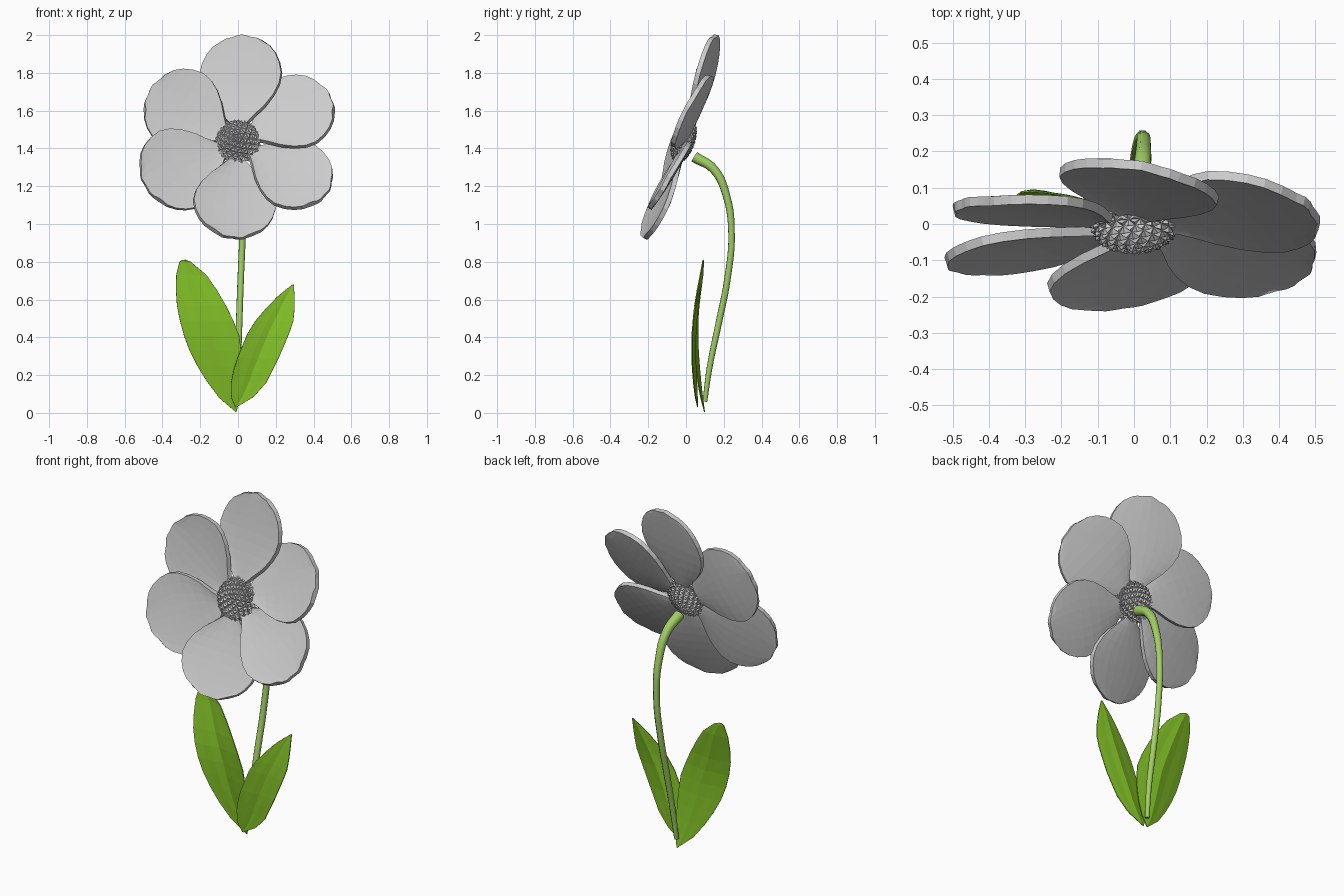
import bpy, bmesh, math
from mathutils import Vector

if "Cube" in bpy.data.objects:
    bpy.data.objects.remove(bpy.data.objects["Cube"])

C = Vector((0, -0.01, 1.43))            # flower centre
TILT = math.radians(19.6)
X = Vector((1, 0, 0))
U = Vector((0, math.sin(TILT), math.cos(TILT)))    # up along the flower plane
N = Vector((0, -math.cos(TILT), math.sin(TILT)))   # flower facing direction


def material(name, rgb):
    m = bpy.data.materials.new(name)
    m.diffuse_color = (*rgb, 1)
    m.use_nodes = True
    m.node_tree.nodes["Principled BSDF"].inputs["Base Color"].default_value = m.diffuse_color
    return m


def lerp_table(table, t):
    """Linear interpolation in rows sorted by their first value."""
    for a, b in zip(table, table[1:]):
        if t <= b[0]:
            f = (t - a[0]) / (b[0] - a[0])
            return [p + (q - p) * f for p, q in zip(a, b)]
    return list(table[-1])


def sheet(name, rows, thickness, mat=None):
    """Flat-faced sheet from a grid of points, thickened evenly."""
    bm = bmesh.new()
    grid = [[bm.verts.new(p) for p in row] for row in rows]
    for r0, r1 in zip(grid, grid[1:]):
        for j in range(len(r0) - 1):
            bm.faces.new((r0[j], r0[j + 1], r1[j + 1], r1[j]))
    bmesh.ops.remove_doubles(bm, verts=bm.verts, dist=0.0005)
    bmesh.ops.recalc_face_normals(bm, faces=bm.faces)
    me = bpy.data.meshes.new(name)
    bm.to_mesh(me)
    bm.free()
    ob = bpy.data.objects.new(name, me)
    bpy.context.collection.objects.link(ob)
    if mat:
        me.materials.append(mat)
    s = ob.modifiers.new("thickness", 'SOLIDIFY')
    s.thickness = thickness
    s.offset = 0
    return ob


green = material("leaf_green", (0.22, 0.52, 0.02))
light_green = material("stem_green", (0.36, 0.62, 0.13))

# petals: radial distance, half width
PETAL = [(0.05, 0.018), (0.10, 0.040), (0.15, 0.085), (0.20, 0.135), (0.26, 0.180),
         (0.32, 0.208), (0.38, 0.218), (0.44, 0.205), (0.49, 0.182), (0.53, 0.15), (0.56, 0.105)]
# angle, length scale, width scale
PETALS = [(88, 1.0, 1.0), (29, 0.93, 1.0), (-32, 0.94, 0.95),
          (-93, 0.925, 1.0), (-154, 0.935, 1.03), (148, 0.925, 1.0)]


def petal(i, angle, scale, width):
    a = math.radians(angle)
    d = X * math.cos(a) + U * math.sin(a)
    side = X * math.sin(a) - U * math.cos(a)      # clockwise edge, sits in front
    rows = []
    for r, half in PETAL:
        row = []
        for j in range(9):
            k = j / 4 - 1
            v = half * k * width
            w = 0.032 * (r / 0.55) ** 2 + 0.18 * v - 0.012 * (1 - k * k) * math.sin(math.pi * r / 0.6)
            # rounded, gently lobed outer edge
            reach = r + (r / 0.56) ** 5 * (0.032 * (1 - k * k) + 0.004 * math.cos(7 * k + i))
            row.append(C + d * reach * scale + side * v + N * w)
        rows.append(row)
    sheet(f"petal_{i + 1}", rows, 0.026)


for i, spec in enumerate(PETALS):
    petal(i, *spec)

# flower centre: flattened ball covered in small spikes
bm = bmesh.new()
bmesh.ops.create_icosphere(bm, subdivisions=3, radius=1)
for v in bm.verts:
    x, y, z = v.co
    v.co = C + X * x * 0.112 + U * (y * 0.112 + 0.006) + N * (z * 0.058 if z > 0 else z * 0.045)
bm.normal_update()
bmesh.ops.poke(bm, faces=bm.faces, offset=0.012)
me = bpy.data.meshes.new("flower_centre")
bm.to_mesh(me)
bm.free()
bpy.context.collection.objects.link(bpy.data.objects.new("flower_centre", me))

# stem: x, y, z, radius
STEM = [(-0.008, 0.10, 0.06, 0.013), (0, 0.125, 0.24, 0.016), (0.006, 0.172, 0.47, 0.018),
        (0.014, 0.218, 0.70, 0.018), (0.024, 0.241, 0.95, 0.018), (0.027, 0.214, 1.15, 0.021),
        (0.022, 0.147, 1.29, 0.025), (0.01, 0.045, 1.355, 0.030)]
cu = bpy.data.curves.new("stem", 'CURVE')
cu.dimensions = '3D'
cu.bevel_depth = 1.0
cu.bevel_resolution = 2
cu.resolution_u = 6
cu.use_fill_caps = True
sp = cu.splines.new('BEZIER')
sp.bezier_points.add(len(STEM) - 1)
for p, (x, y, z, r) in zip(sp.bezier_points, STEM):
    p.co = (x, y, z)
    p.radius = r
    p.handle_left_type = p.handle_right_type = 'AUTO'
cu.materials.append(light_green)
bpy.context.collection.objects.link(bpy.data.objects.new("stem", cu))

# leaves: height, left edge, right edge, depth
LEFT = [(0.005, -0.012, -0.008, 0.098), (0.08, -0.10, 0.01, 0.082), (0.18, -0.175, 0.02, 0.066),
        (0.30, -0.245, 0.02, 0.052), (0.42, -0.29, 0.005, 0.046), (0.50, -0.31, -0.03, 0.048),
        (0.58, -0.325, -0.07, 0.056), (0.68, -0.33, -0.13, 0.072), (0.76, -0.325, -0.19, 0.086),
        (0.80, -0.31, -0.25, 0.09), (0.81, -0.295, -0.28, 0.09)]
RIGHT = [(0.03, -0.014, -0.008, 0.062), (0.08, -0.035, 0.075, 0.054), (0.14, -0.04, 0.14, 0.048),
         (0.22, -0.025, 0.18, 0.042), (0.30, 0.0, 0.22, 0.038), (0.42, 0.05, 0.27, 0.040),
         (0.50, 0.10, 0.298, 0.046), (0.60, 0.19, 0.30, 0.062), (0.65, 0.25, 0.297, 0.072),
         (0.68, 0.29, 0.295, 0.08)]
FOLD = (0, 0.35, 0.6, 1, 0.6, 0.35, 0)             # depth of the crease across the leaf


def leaf(name, table):
    rows = []
    z0, z1 = table[0][0], table[-1][0]
    zs = sorted({z0 + (z1 - z0) * k / 10 for k in range(11)} | {table[1][0], table[-2][0]})
    for t in zs:
        z, xl, xr, y = lerp_table(table, t)
        rows.append([Vector((xl + (xr - xl) * j / 6, y + 0.09 * (xr - xl) * (f - 0.4), z))
                     for j, f in enumerate(FOLD)])
    sheet(name, rows, 0.005, green)


leaf("left_leaf", LEFT)
leaf("right_leaf", RIGHT)
